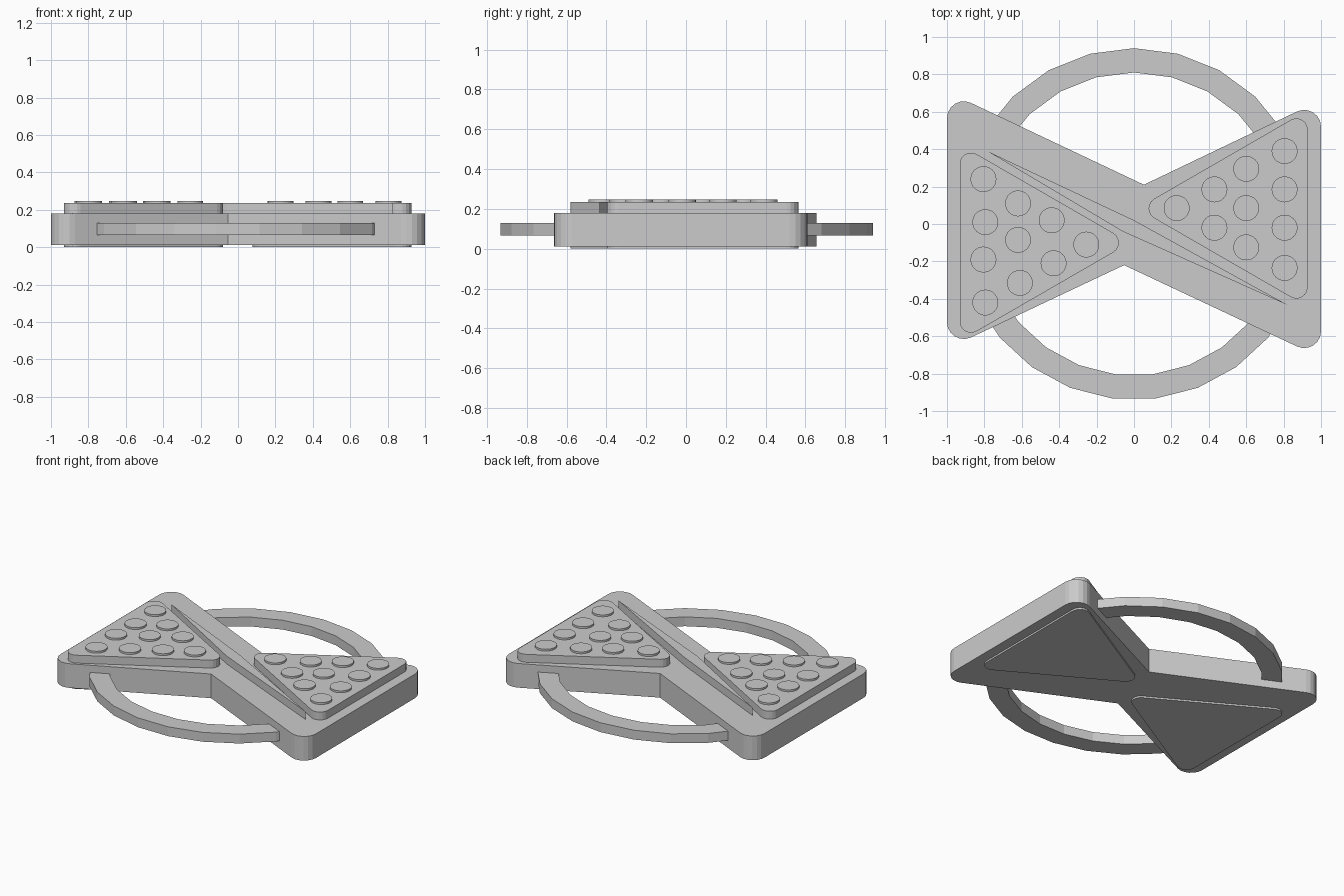
import bpy, bmesh
from math import cos, sin, radians, tan
from mathutils import Vector

if "Cube" in bpy.data.objects:
    bpy.data.objects.remove(bpy.data.objects["Cube"])


def prism(name, outline, z0, z1):
    """Extrude a flat counter-clockwise outline from z0 to z1."""
    bm = bmesh.new()
    face = bm.faces.new([bm.verts.new((x, y, z0)) for x, y in outline])
    ext = bmesh.ops.extrude_face_region(bm, geom=[face], use_keep_orig=True)
    for v in ext["geom"]:
        if isinstance(v, bmesh.types.BMVert):
            v.co.z = z1
    bmesh.ops.recalc_face_normals(bm, faces=bm.faces[:])
    mesh = bpy.data.meshes.new(name)
    bm.to_mesh(mesh)
    bm.free()
    obj = bpy.data.objects.new(name, mesh)
    bpy.context.collection.objects.link(obj)
    return obj


def rounded(corners, steps=6):
    """Round each (x, y, radius) corner of a polygon with an arc."""
    out = []
    n = len(corners)
    for i, (x, y, r) in enumerate(corners):
        p = Vector((x, y))
        if r == 0:
            out.append(p)
            continue
        a = (Vector(corners[i - 1][:2]) - p).normalized()
        b = (Vector(corners[(i + 1) % n][:2]) - p).normalized()
        half = a.angle(b) / 2
        centre = p + (a + b).normalized() * (r / sin(half))
        start = p + a * (r / tan(half)) - centre
        end = p + b * (r / tan(half)) - centre
        sweep = start.angle_signed(end)
        for k in range(steps + 1):
            t = -sweep * k / steps      # angle_signed is clockwise
            out.append(centre + Vector((start.x * cos(t) - start.y * sin(t),
                                        start.x * sin(t) + start.y * cos(t))))
    return out


def circle(x, y, r, n):
    return [(x + r * cos(radians(360 * i / n)), y + r * sin(radians(360 * i / n)))
            for i in range(n)]


def arc_band(name, middle, step, count):
    """Faceted flat arc handle centred on an angle."""
    angles = [radians(middle + step * (i - (count - 1) / 2)) for i in range(count)]
    outer = [(0.94 * cos(a), 0.94 * sin(a)) for a in angles]
    inner = [(0.81 * cos(a), 0.81 * sin(a)) for a in reversed(angles)]
    return prism(name, outer + inner, 0.065, 0.13)


# Bow-tie body
prism("body", rounded([(-1, 0.708, 0.09), (-1, -0.667, 0.09), (-0.053, -0.22, 0),
                       (1, -0.715, 0.09), (1, 0.663, 0.09), (0.053, 0.21, 0)]),
      0.012, 0.18)

# Curved handles
arc_band("back_handle", 90, 14.5, 9)
arc_band("front_handle", 270, 14.2, 10)

# Triangular pads, each running through the body
for name, cx, cy, turn in (("left_pad", -0.628, -0.10, 0), ("right_pad", 0.625, 0.083, 180)):
    tri = [(cx + 0.607 * cos(radians(turn + a)), cy + 0.607 * sin(radians(turn + a)), 0.06)
           for a in (0, 120, 240)]
    prism(name, rounded(tri), 0, 0.235)

# Diagonal ridge between the pads
prism("ridge", [(-0.785, 0.39), (-0.06, -0.04), (0.825, -0.435), (0.0, 0.02)], 0.15, 0.235)

# Round studs
left = [(-0.805, 0.24), (-0.795, 0.01), (-0.805, -0.19), (-0.795, -0.42), (-0.62, 0.11),
        (-0.62, -0.085), (-0.61, -0.315), (-0.44, 0.02), (-0.43, -0.21), (-0.255, -0.11)]
right = [(0.805, 0.39), (0.805, 0.185), (0.805, -0.02), (0.805, -0.235), (0.6, 0.295),
         (0.6, 0.085), (0.6, -0.125), (0.43, 0.185), (0.43, -0.02), (0.228, 0.085)]
for side, spots in (("left", left), ("right", right)):
    for i, (x, y) in enumerate(spots):
        prism(f"{side}_stud_{i + 1}", circle(x, y, 0.069, 32), 0.22, 0.248)
